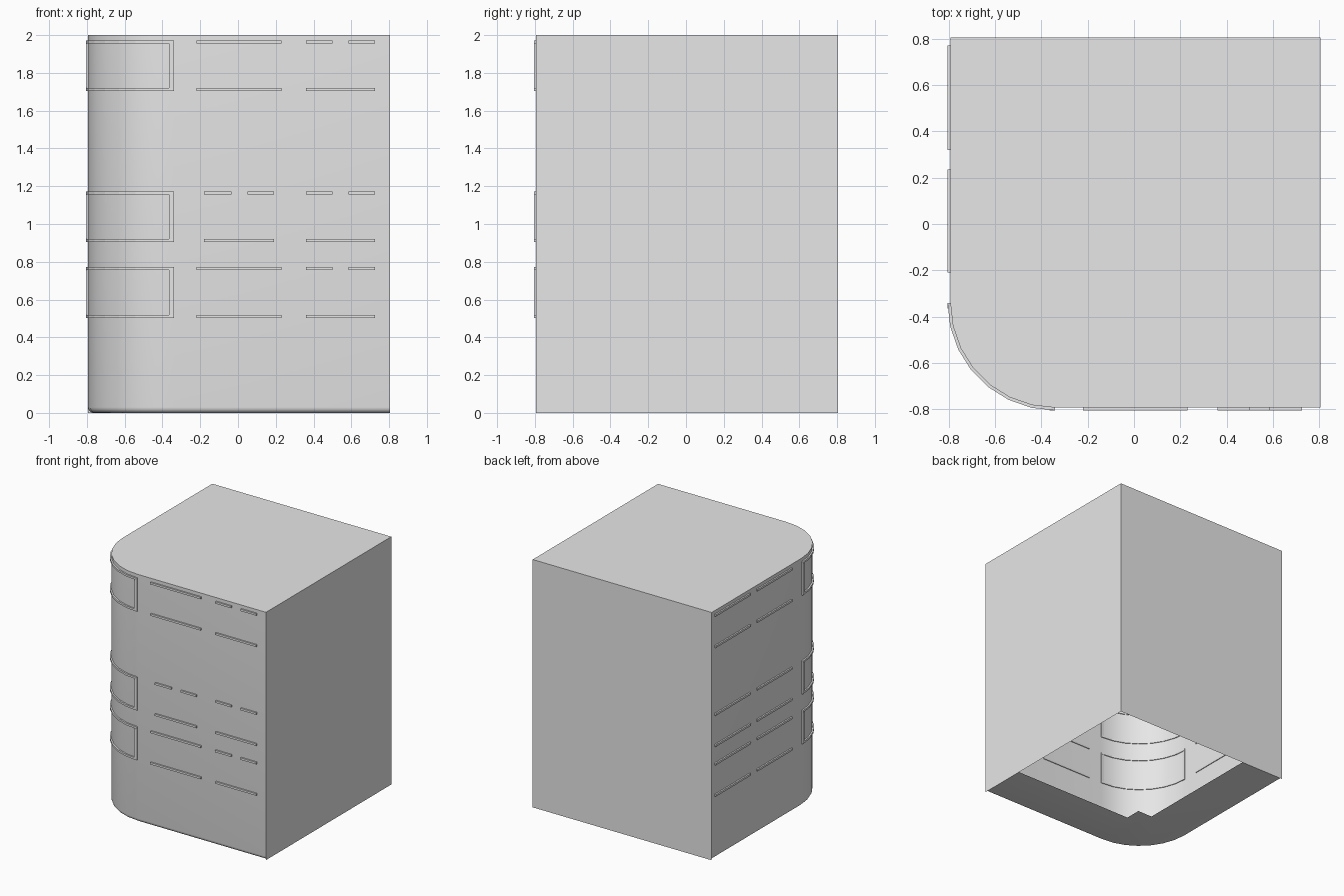
import bpy, bmesh, math
from mathutils import Vector

cube = bpy.data.objects.get("Cube")
if cube:
    bpy.data.objects.remove(cube, do_unlink=True)

FAR, NEAR = 0.805, -0.793      # plain sides / detailed sides
CENTRE, RADIUS = -0.34, 0.453  # rounded corner
OUT, IN = 0.012, 0.006         # trim depth outside / inside the wall
STEPS = 7
HEIGHT, BEVEL = 2.0, 0.03
BAR = 0.016

grey = bpy.data.materials.new("plain_grey")
grey.use_nodes = True
grey.diffuse_color = (0.8, 0.8, 0.8, 1)
grey.node_tree.nodes["Principled BSDF"].inputs["Base Color"].default_value = (0.8, 0.8, 0.8, 1)


def finish(name, bm, smooth=False):
    bmesh.ops.remove_doubles(bm, verts=bm.verts, dist=0.0001)
    bmesh.ops.recalc_face_normals(bm, faces=bm.faces)
    mesh = bpy.data.meshes.new(name)
    bm.to_mesh(mesh)
    bm.free()
    mesh.materials.append(grey)
    obj = bpy.data.objects.new(name, mesh)
    bpy.context.collection.objects.link(obj)
    if smooth:
        bpy.ops.object.select_all(action='DESELECT')
        obj.select_set(True)
        bpy.context.view_layer.objects.active = obj
        bpy.ops.object.shade_smooth_by_angle(angle=math.radians(35))
    return obj


def arc(inset):
    """Rounded corner in plan, from the front wall to the side wall."""
    r = RADIUS - inset
    turns = [math.pi / 2 * i / STEPS for i in range(STEPS + 1)]
    return [(CENTRE - r * math.sin(a), CENTRE - r * math.cos(a)) for a in turns]


def outline(inset):
    return [(FAR, NEAR + inset)] + arc(inset) + [(NEAR + inset, FAR)]


def face(bm, points):
    bm.faces.new([bm.verts.new(p) for p in points])


def box(bm, low, high):
    made = bmesh.ops.create_cube(bm, size=1)["verts"]
    low, high = Vector(low), Vector(high)
    for v in made:
        v.co = (low + high) / 2 + v.co * (high - low)


# Hollow shell: detailed walls with a rounded lower edge
bm = bmesh.new()
rings = [(0, HEIGHT)]
for i in range(5):
    a = math.pi / 2 * i / 4
    rings.append((BEVEL * (1 - math.cos(a)), BEVEL * (1 - math.sin(a))))
loops = [[(x, y, z) for x, y in outline(d)] for d, z in rings]
for upper, lower in zip(loops, loops[1:]):
    for i in range(len(upper) - 1):
        face(bm, [upper[i], lower[i], lower[i + 1], upper[i + 1]])

# Roof and the two plain walls
face(bm, loops[0] + [(FAR, FAR, HEIGHT)])
face(bm, [(FAR, NEAR, 0), (FAR, FAR, 0), (FAR, FAR, HEIGHT), (FAR, NEAR, HEIGHT)])
face(bm, [(FAR, FAR, 0), (NEAR, FAR, 0), (NEAR, FAR, HEIGHT), (FAR, FAR, HEIGHT)])

# Underside border around the stepped opening
edge, step = -0.4, -0.27
opening = [(edge, FAR), (edge, step), (step, step), (step, edge), (FAR, edge)]
face(bm, loops[-1] + [(x, y, 0) for x, y in opening])
finish("building_shell", bm, smooth=True)


# Curved window frames on the rounded corner
def rail(bm, z0, z1):
    outer, inner = arc(-OUT), arc(IN)
    sections = [[(*o, z0), (*o, z1), (*n, z1), (*n, z0)] for o, n in zip(outer, inner)]
    for a, b in zip(sections, sections[1:]):
        for k in range(4):
            m = (k + 1) % 4
            face(bm, [a[k], a[m], b[m], b[k]])
    face(bm, sections[0])
    face(bm, sections[-1])


floors = {"upper": (1.703, 1.972), "middle": (0.905, 1.172), "lower": (0.503, 0.772)}
for level, (z0, z1) in floors.items():
    bm = bmesh.new()
    rail(bm, z0, z0 + BAR)
    rail(bm, z1 - BAR, z1)
    post = (CENTRE - 0.024, CENTRE)
    depth = (NEAR - OUT, NEAR + IN)
    box(bm, (post[0], depth[0], z0 + BAR), (post[1], depth[1], z1 - BAR))
    box(bm, (depth[0], post[0], z0 + BAR), (depth[1], post[1], z1 - BAR))
    finish(level + "_corner_window_frame", bm)

# Sills and lintels on the front and side walls
wide, right_pair, right_full = (-0.22, 0.23), [(0.36, 0.5), (0.585, 0.725)], (0.36, 0.725)
side_spans = [(-0.21, 0.235), (0.32, 0.77)]
for level, (z0, z1) in floors.items():
    if level == "middle":
        top, bottom = [(-0.18, -0.035), (0.05, 0.19)], [(-0.18, 0.19)]
    else:
        top, bottom = [wide], [wide]
    rows = {"lintels": (z1 - BAR, top + right_pair), "sills": (z0, bottom + [right_full])}
    for kind, (z, spans) in rows.items():
        bm = bmesh.new()
        for a, b in spans:
            box(bm, (a, NEAR - OUT, z), (b, NEAR + IN, z + BAR))
        finish(f"{level}_front_{kind}", bm)
        bm = bmesh.new()
        for a, b in side_spans:
            box(bm, (NEAR - OUT, a, z), (NEAR + IN, b, z + BAR))
        finish(f"{level}_side_{kind}", bm)
